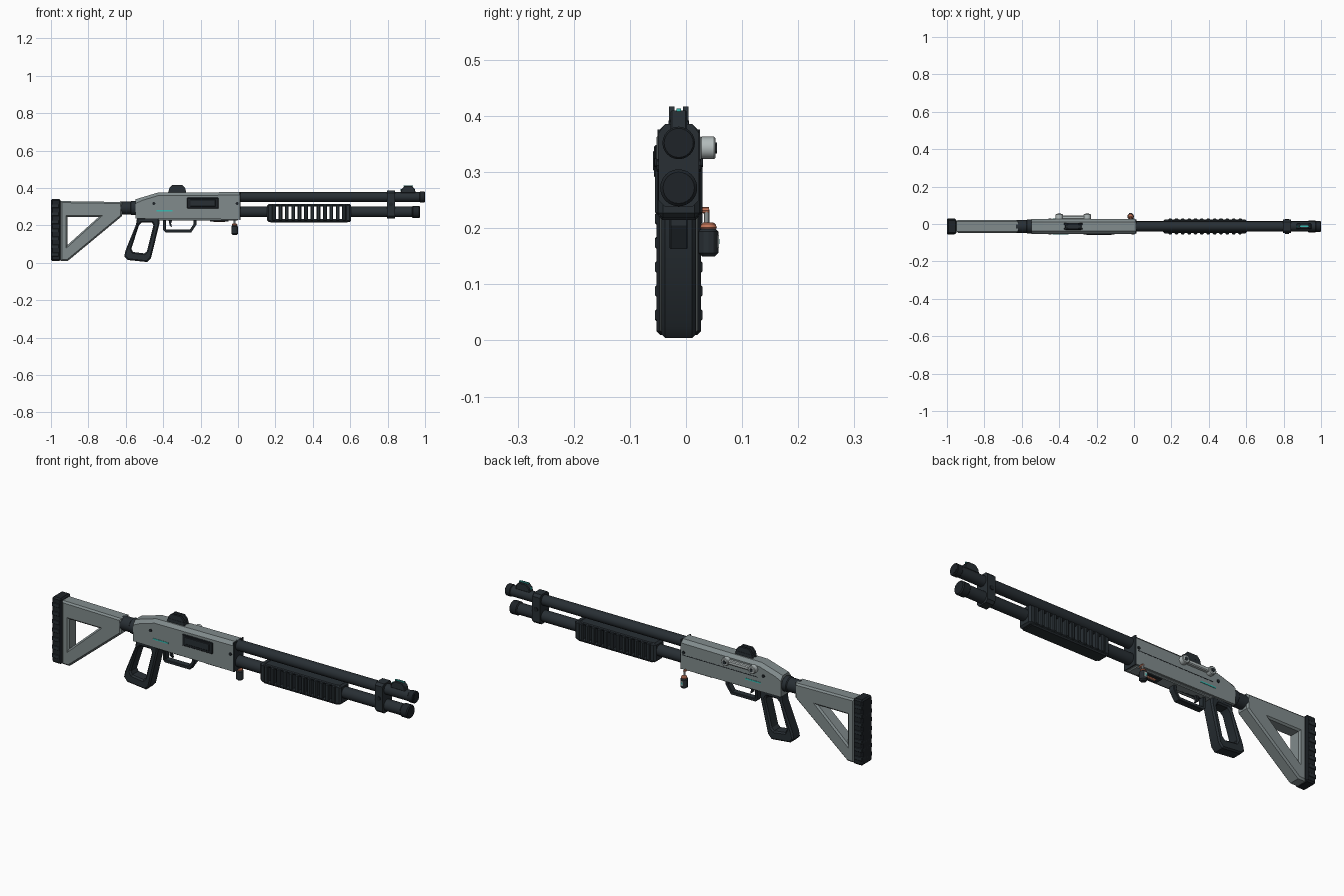
import bpy, bmesh, math
from mathutils import Matrix, Vector

cube = bpy.data.objects.get("Cube")
if cube:
    bpy.data.objects.remove(cube, do_unlink=True)

C = -0.013  # centre plane of the body
made = []


def material(name, rgb):
    m = bpy.data.materials.new(name)
    m.use_nodes = True
    m.diffuse_color = (*rgb, 1)
    m.node_tree.nodes["Principled BSDF"].inputs["Base Color"].default_value = (*rgb, 1)
    return m


GREY = material("grey metal", (0.22, 0.26, 0.265))
DARK = material("dark steel", (0.021, 0.028, 0.034))
BLACK = material("black rubber", (0.013, 0.017, 0.021))
LIGHT = material("light metal", (0.45, 0.5, 0.5))
CYAN = material("cyan paint", (0.04, 0.5, 0.45))
COPPER = material("copper", (0.55, 0.18, 0.1))


def finish(name, bm, mat, bevel=0, rule=None):
    bmesh.ops.remove_doubles(bm, verts=bm.verts, dist=1e-5)
    bmesh.ops.recalc_face_normals(bm, faces=bm.faces)
    if bevel:
        edges = [e for e in bm.edges if e.calc_face_angle(0) > 0.3
                 and (rule is None or rule(e))]
        bmesh.ops.bevel(bm, geom=edges, offset=bevel, segments=1, affect='EDGES')
    me = bpy.data.meshes.new(name)
    bm.to_mesh(me)
    bm.free()
    me.materials.append(mat)
    ob = bpy.data.objects.new(name, me)
    bpy.context.collection.objects.link(ob)
    made.append(ob)
    return ob


def box(name, x, y, z, mat, bevel=0):
    """Box from (min, max) ranges."""
    bm = bmesh.new()
    size = [b - a for a, b in (x, y, z)]
    mid = [(a + b) / 2 for a, b in (x, y, z)]
    bmesh.ops.create_cube(bm, size=1, matrix=Matrix.Translation(mid) @ Matrix.Diagonal((*size, 1)))
    return finish(name, bm, mat, bevel)


def plate(name, loops, half, mat, bevel=0, rule=None, y=C):
    """Side profile (x, z), later loops are holes, extruded across y."""
    cu = bpy.data.curves.new(name, 'CURVE')
    cu.dimensions, cu.fill_mode, cu.extrude = '2D', 'BOTH', half
    for pts in loops:
        sp = cu.splines.new('POLY')
        sp.points.add(len(pts) - 1)
        for p, (px, pz) in zip(sp.points, pts):
            p.co = (px, pz, 0, 1)
        sp.use_cyclic_u = True
    tmp = bpy.data.objects.new("helper", cu)
    bpy.context.collection.objects.link(tmp)
    dg = bpy.context.evaluated_depsgraph_get()
    me = bpy.data.meshes.new_from_object(tmp.evaluated_get(dg))
    bm = bmesh.new()
    bm.from_mesh(me)
    bpy.data.objects.remove(tmp, do_unlink=True)
    bpy.data.meshes.remove(me)
    bpy.data.curves.remove(cu)
    bm.transform(Matrix.Translation((0, y, 0)) @ Matrix.Rotation(math.pi / 2, 4, 'X'))
    return finish(name, bm, mat, bevel, rule)


def rod(name, axis, start, length, r, mat, bevel=0, sides=24, r2=None):
    """Cylinder from start along an axis."""
    bm = bmesh.new()
    d = Vector(axis)
    rot = Vector((0, 0, 1)).rotation_difference(d).to_matrix().to_4x4()
    bmesh.ops.create_cone(bm, cap_ends=True, segments=sides, radius1=r,
                          radius2=r if r2 is None else r2, depth=length,
                          matrix=Matrix.Translation(Vector(start) + d * length / 2) @ rot)
    return finish(name, bm, mat, bevel, lambda e: e.calc_face_angle(0) > 1)


X, Y, Z = (1, 0, 0), (0, 1, 0), (0, 0, 1)


def rim(e):
    """Edges running around a side profile."""
    a, b = e.verts
    return abs(a.co.y - b.co.y) < 1e-4


# Stock with triangular opening
plate("stock", [[(-0.95, 0.01), (-0.91, 0.01), (-0.62, 0.25), (-0.62, 0.325), (-0.95, 0.33)],
                [(-0.912, 0.095), (-0.912, 0.245), (-0.745, 0.245)]],
      0.034, GREY, 0.008, rim)
box("butt_pad", (-1, -0.948), (C - 0.04, C + 0.04), (0.01, 0.34), BLACK, 0.007)
for i in range(7):
    z = 0.045 + i * 0.043
    box("butt_pad_rib", (-1.0, -0.955), (C - 0.042, C + 0.042), (z - 0.012, z + 0.012), DARK, 0.004)
rod("stock_tube", X, (-0.63, C, 0.293), 0.1, 0.034, DARK)
rod("stock_collar", X, (-0.575, C, 0.293), 0.03, 0.038, DARK, 0.004)

# Receiver with chamfered top
plate("receiver", [[(-0.547, 0.237), (0.008, 0.232), (0.008, 0.378), (-0.43, 0.375),
                    (-0.547, 0.34)]], 0.04, GREY, 0.016,
      lambda e: rim(e) and min(v.co.z for v in e.verts) > 0.33)
plate("receiver_front", [[(0.008, 0.23), (0.014, 0.23), (0.014, 0.376), (0.008, 0.376)]],
      0.038, DARK, 0)
box("receiver_underside", (-0.5, 0.0), (C - 0.03, C + 0.03), (0.226, 0.24), GREY, 0.004)
box("loading_port", (-0.15, -0.05), (C - 0.022, C + 0.022), (0.222, 0.235), DARK)
rod("loaded_shell", X, (-0.13, C, 0.228), 0.06, 0.01, COPPER, sides=12)
box("ejection_port_frame", (-0.272, -0.103), (C - 0.044, C - 0.035), (0.29, 0.348), BLACK, 0.003)
box("ejection_port_bolt", (-0.255, -0.12), (C - 0.046, C - 0.04), (0.302, 0.338), DARK, 0.002)

# Details repeated on both flanks
for side in (-1, 1):
    face = C + side * 0.04
    box("accent_stripe", (-0.435, -0.35), (face - 0.002, face + 0.002), (0.275, 0.282), CYAN)
    for x in (-0.45, -0.005):
        rod("receiver_pin", Y, (x, face - 0.003, 0.317), 0.006, 0.008, BLACK, sides=12)
box("seam_line", (-0.42, 0.0), (C + 0.039, C + 0.041), (0.302, 0.305), BLACK)

# Charging rail on the left flank
box("side_rail", (-0.4, -0.25), (C + 0.038, C + 0.058), (0.333, 0.353), LIGHT, 0.004)
for x in (-0.4, -0.25):
    rod("rail_knob", Y, (x, C + 0.038, 0.343), 0.028, 0.02, LIGHT, 0.003, 16)
    rod("rail_screw", Y, (x, C + 0.064, 0.343), 0.004, 0.01, DARK, 0, 6)

# Rear sight, two ears with a notch between
sight = [(-0.375, 0.37), (-0.275, 0.37), (-0.283, 0.4), (-0.298, 0.417), (-0.352, 0.417), (-0.367, 0.4)]
for side in (-1, 1):
    plate("rear_sight_ear", [sight], 0.005, DARK, 0, y=C + side * 0.0125)
box("rear_sight_base", (-0.37, -0.28), (C - 0.018, C + 0.018), (0.37, 0.395), DARK, 0.003)

# Pistol grip with opening
plate("pistol_grip", [[(-0.54, 0.24), (-0.42, 0.24), (-0.42, 0.21), (-0.465, 0.025), (-0.485, 0.004),
                       (-0.59, 0.015), (-0.608, 0.035), (-0.602, 0.065), (-0.545, 0.205)],
                      [(-0.53, 0.2), (-0.515, 0.215), (-0.46, 0.215), (-0.452, 0.2),
                       (-0.487, 0.062), (-0.5, 0.05), (-0.562, 0.058), (-0.57, 0.075)]],
      0.031, DARK, 0.007, rim)

# Trigger and guard
plate("trigger_guard", [[(-0.4, 0.24), (-0.4, 0.175), (-0.388, 0.163), (-0.25, 0.163),
                         (-0.222, 0.205), (-0.222, 0.24)],
                        [(-0.386, 0.226), (-0.386, 0.178), (-0.257, 0.178),
                         (-0.237, 0.208), (-0.237, 0.226)]], 0.016, DARK, 0.002, rim)
plate("trigger", [[(-0.372, 0.235), (-0.35, 0.235), (-0.358, 0.21), (-0.352, 0.19), (-0.366, 0.2)]],
      0.007, BLACK)

# Barrel and magazine tube
rod("barrel", X, (0, C, 0.352), 0.99, 0.026, DARK)
rod("muzzle_ring", X, (0.97, C, 0.352), 0.03, 0.029, BLACK, 0.003)
rod("muzzle_bore", X, (0.996, C, 0.352), 0.005, 0.019, BLACK)
for start, length in ((0, 0.18), (0.585, 0.36)):
    rod("magazine_tube", X, (start, C, 0.272), length, 0.028, DARK)
rod("magazine_cap", X, (0.93, C, 0.272), 0.043, 0.033, BLACK, 0.005)
plate("barrel_clamp", [[(0.797, 0.238), (0.84, 0.238), (0.84, 0.386), (0.797, 0.386)]],
      0.036, DARK, 0.012, lambda e: abs(e.verts[0].co.x - e.verts[1].co.x) > 0.01)
rod("clamp_bolt", Y, (0.818, C - 0.04, 0.312), 0.08, 0.011, BLACK, 0, 8)

# Pump handle: end blocks and rails framing open slots between ribs
for x in ((0.155, 0.19), (0.57, 0.605)):
    box("pump_end", x, (C - 0.037, C + 0.037), (0.218, 0.315), DARK, 0.009)
box("pump_top", (0.17, 0.59), (C - 0.034, C + 0.034), (0.302, 0.314), DARK, 0.004)
box("pump_bottom", (0.17, 0.59), (C - 0.036, C + 0.036), (0.215, 0.233), DARK, 0.006)
for i in range(12):
    x = 0.193 + i * 0.034
    box("pump_rib", (x - 0.01, x + 0.01), (C - 0.042, C + 0.042), (0.224, 0.31), DARK, 0.004)

# Front sight
plate("front_sight", [[(0.868, 0.372), (0.95, 0.372), (0.945, 0.395), (0.93, 0.41),
                       (0.89, 0.41), (0.873, 0.393)]], 0.015, DARK, 0.003, rim)
box("sight_dot", (0.869, 0.874), (C - 0.005, C + 0.005), (0.385, 0.395), CYAN)
box("sight_fibre", (0.885, 0.935), (C - 0.004, C + 0.004), (0.408, 0.413), CYAN)

# Hanging charm on the left flank
CX, CY = -0.018, 0.04
rod("charm_body", Z, (CX, CY, 0.15), 0.05, 0.018, DARK, 0.006, 12)
rod("charm_cap", Z, (CX, CY, 0.198), 0.012, 0.016, COPPER, 0.003, 12, 0.012)
rod("charm_stem", Z, (CX, CY - 0.003, 0.208), 0.025, 0.005, LIGHT, 0, 8)
rod("charm_hook", Y, (CX, C + 0.03, 0.232), 0.024, 0.006, COPPER, 0, 8)
box("charm_face", (CX - 0.008, CX + 0.008), (0.055, 0.059), (0.165, 0.188), LIGHT)
box("charm_mark", (CX - 0.004, CX + 0.004), (0.0585, 0.0598), (0.172, 0.181), CYAN)

# Smooth the round parts and keep the edges sharp
bpy.ops.object.select_all(action='DESELECT')
for ob in made:
    ob.select_set(True)
bpy.context.view_layer.objects.active = made[0]
bpy.ops.object.shade_smooth_by_angle(angle=math.radians(30))
